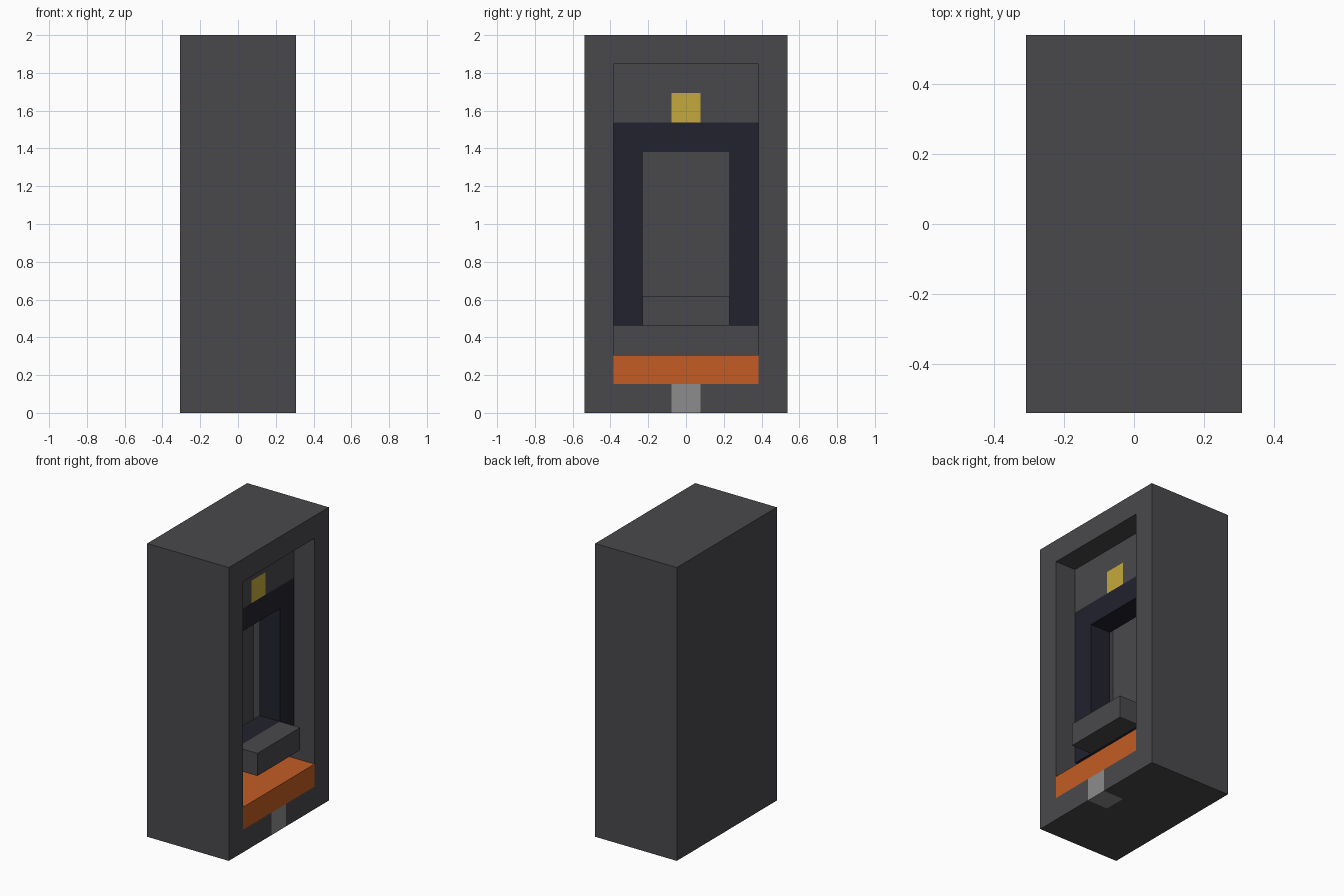
import bpy

U = 1 / 13  # modelling unit: the casing is 26 units tall

cube = bpy.data.objects.get("Cube")
if cube:
    bpy.data.objects.remove(cube, do_unlink=True)


def material(name, rgb):
    linear = [(c / 255 / 12.92) if c < 11 else ((c / 255 + 0.055) / 1.055) ** 2.4 for c in rgb]
    mat = bpy.data.materials.new(name)
    mat.use_nodes = True
    mat.diffuse_color = (*linear, 1)
    shader = mat.node_tree.nodes["Principled BSDF"]
    shader.inputs["Base Color"].default_value = (*linear, 1)
    shader.inputs["Roughness"].default_value = 0.9
    return mat


charcoal = material("charcoal", (73, 72, 76))
navy = material("dark navy", (34, 34, 46))
orange = material("burnt orange", (195, 92, 35))
yellow = material("mustard yellow", (196, 170, 60))
light_grey = material("light grey", (140, 140, 140))


def box(name, x, half_y, z, mat):
    """Box given in units: x range, half width in y, z range."""
    bpy.ops.mesh.primitive_cube_add(size=1)
    ob = bpy.context.object
    ob.name = name
    for v in ob.data.vertices:
        v.co.x = x[v.co.x > 0] * U
        v.co.y = (half_y if v.co.y > 0 else -half_y) * U
        v.co.z = z[v.co.z > 0] * U
    ob.data.materials.append(mat)
    return ob


def cut(ob, x, half_y, z):
    """Cut a box-shaped pocket and remove the cutter."""
    cutter = box("cutter", x, half_y, z, ob.data.materials[0])
    cutter.hide_render = True
    mod = ob.modifiers.new("pocket", "BOOLEAN")
    mod.operation, mod.solver, mod.object = "DIFFERENCE", "EXACT", cutter
    bpy.context.view_layer.objects.active = ob
    bpy.ops.object.modifier_apply(modifier=mod.name)
    bpy.data.objects.remove(cutter, do_unlink=True)


# Casing, open on one broad side, with a pocket for the plug
casing = box("casing", (-4, 4), 7, (0, 26), charcoal)
cut(casing, (-2, 5), 5, (2, 24))
cut(casing, (2, 5), 1, (-1, 2.5))
box("plug", (2, 4), 1, (0, 2), light_grey)

# Orange slab on the niche floor
box("base_slab", (-2, 4), 5, (2, 4), orange)

# Header panel with its lamp set flush
header = box("header_panel", (-2, 2), 5, (20, 24), charcoal)
cut(header, (0, 3), 1, (19, 22))
box("lamp", (0, 2), 1, (20, 22), yellow)

# Dark window frame standing clear of the back wall
frame = box("window_frame", (0, 2), 5, (6, 20), navy)
cut(frame, (-1, 3), 3, (8, 18))

# Sill ledge in front of the frame
box("ledge", (2, 4), 3, (6, 8), charcoal)
